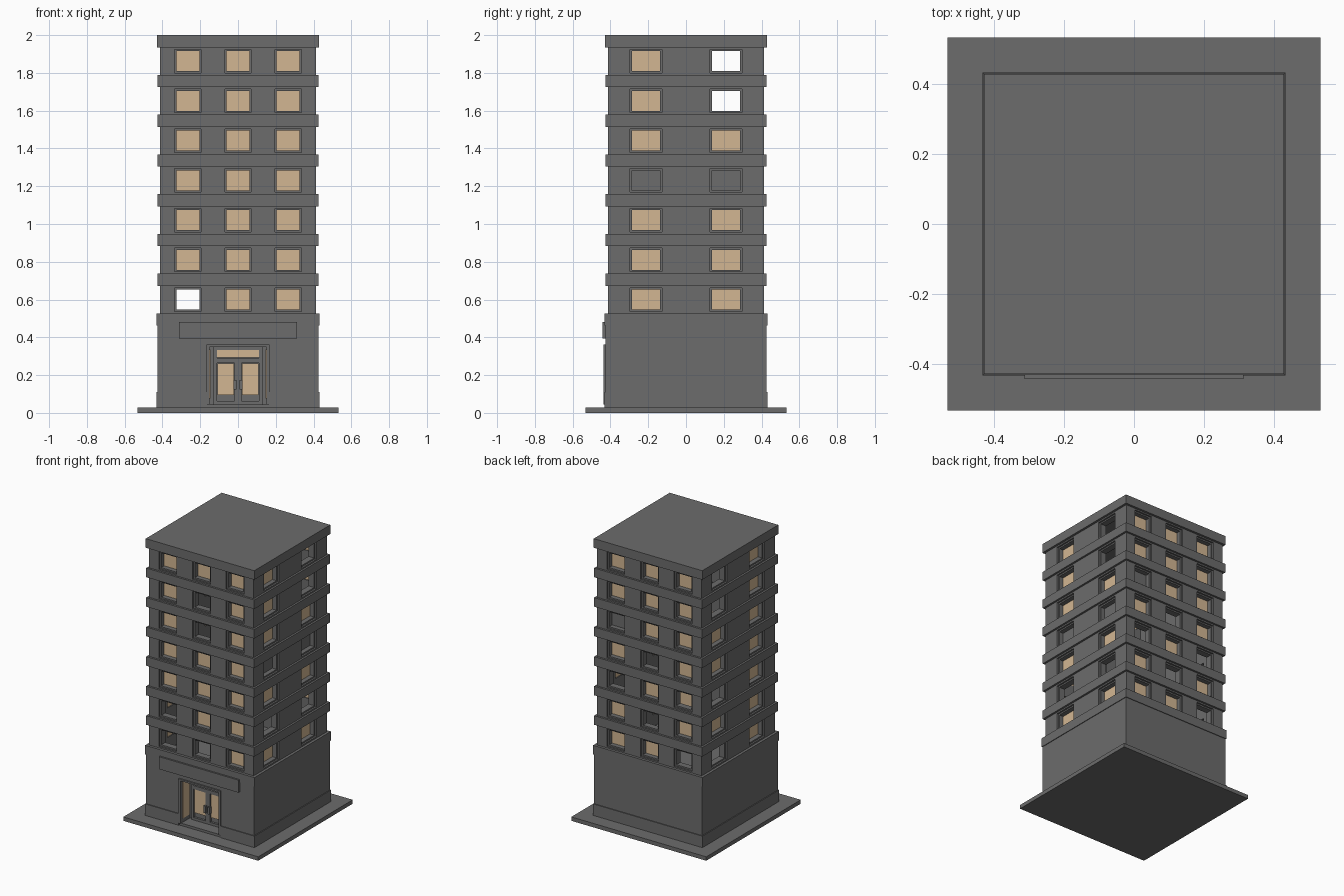
import bpy
import bmesh
from math import radians
from mathutils import Matrix, Vector

if "Cube" in bpy.data.objects:
    bpy.data.objects.remove(bpy.data.objects["Cube"], do_unlink=True)


def material(name, rgb):
    mat = bpy.data.materials.new(name)
    mat.use_nodes = True
    mat.diffuse_color = (*rgb, 1)
    mat.node_tree.nodes["Principled BSDF"].inputs["Base Color"].default_value = (*rgb, 1)
    return mat


GREY = material("concrete_grey", (0.15, 0.15, 0.15))
TAN = material("warm_window_tan", (0.65, 0.47, 0.29))


def boxes(name, spans, mat, turn=0):
    """One object made of boxes given as (x0, x1, y0, y1, z0, z1), turned about z."""
    bm = bmesh.new()
    spin = Matrix.Rotation(radians(turn), 4, "Z")
    for x0, x1, y0, y1, z0, z1 in spans:
        mid = Vector(((x0 + x1) / 2, (y0 + y1) / 2, (z0 + z1) / 2))
        size = Matrix.Diagonal((x1 - x0, y1 - y0, z1 - z0, 1))
        bmesh.ops.create_cube(bm, size=1, matrix=spin @ Matrix.Translation(mid) @ size)
    mesh = bpy.data.meshes.new(name)
    bm.to_mesh(mesh)
    bm.free()
    mesh.materials.append(mat)
    obj = bpy.data.objects.new(name, mesh)
    bpy.context.collection.objects.link(obj)
    return obj


def slab(half, z0, z1):
    return (-half, half, -half, half, z0, z1)


def ring(x0, x1, z0, z1, t, y0, y1):
    """Four bars of thickness t around the inside of an opening."""
    return [(x0, x0 + t, y0, y1, z0, z1), (x1 - t, x1, y0, y1, z0, z1),
            (x0, x1, y0, y1, z0, z0 + t), (x0, x1, y0, y1, z1 - t, z1)]


FACE, BACK = -0.412, -0.355      # outer and inner plane of the tower walls
STOREY, FLOORS = 0.2105, 7
BAND = 0.462                     # underside of the lowest band


def window_z(row):
    """Height of a window opening; row 0 is the lowest."""
    z = BAND + 0.075 + row * STOREY
    return z, z + 0.125


def tower_side(side, turn, columns, half, empty=(), shut=()):
    """Wall with window openings, frames and panes; columns run left to right."""
    wall, frames, panes, blinds = [], [], [], []
    edges = [FACE] + [c + s * half for c in columns for s in (-1, 1)] + [-FACE]
    for x0, x1 in zip(edges[::2], edges[1::2]):
        wall.append((x0, x1, FACE, BACK, BAND, 1.95))
    for c, x in enumerate(columns):
        a, b = x - half, x + half
        below = BAND
        for row in range(FLOORS):
            z0, z1 = window_z(row)
            wall.append((a, b, FACE, BACK, below, z0))
            below = z1
            frames += ring(a, b, z0, z1, 0.01, FACE + 0.012, BACK)
            pane = (a, b, BACK - 0.012, BACK - 0.006, z0, z1)
            if (c, row) in shut:
                blinds.append(pane)
            elif (c, row) not in empty:
                panes.append(pane)
        wall.append((a, b, FACE, BACK, below, 1.95))
    boxes(side + "_wall", wall, GREY, turn)
    boxes(side + "_window_frames", frames, GREY, turn)
    boxes(side + "_window_panes", panes, TAN, turn)
    if blinds:
        boxes(side + "_blinds", blinds, GREY, turn)


# Tower walls, some windows left open
THREE, TWO = (-0.265, 0, 0.265), (-0.212, 0.212)
tower_side("front", 0, THREE, 0.07, empty={(0, 0), (1, 0), (0, 1), (1, 4), (1, 5)})
tower_side("right", 90, TWO, 0.085, empty={(1, 6), (1, 5), (0, 1), (1, 1)},
           shut={(0, 3), (1, 3)})
tower_side("back", 180, THREE, 0.07,
           empty={(2, 0), (1, 1), (0, 2), (2, 2), (1, 3)}, shut={(0, 4)})
tower_side("left", 270, TWO, 0.085, empty={(0, 6), (0, 5), (0, 2), (0, 0)})

# Projecting bands around each storey; the tower is hollow behind them
for level in range(FLOORS):
    z = BAND + level * STOREY
    out = 0.431 if level == 0 else 0.426
    for turn in range(0, 360, 90):
        boxes("storey_band", [(-out, out, -out, BACK, z, z + 0.065)], GREY, turn)
boxes("roof", [slab(0.428, 1.935, 2.0)], GREY)

# Ground plate and ground floor, with a recessed entrance
boxes("ground_plate", [slab(0.532, 0, 0.028)], GREY)
G, DOOR, DEEP, HEAD = 0.426, 0.15, -0.325, 0.35
boxes("ground_floor", [(-G, G, DEEP, G, 0.02, BAND),
                       (-G, -DOOR, -G, DEEP, 0.02, BAND),
                       (DOOR, G, -G, DEEP, 0.02, BAND),
                       (-DOOR, DOOR, -G, DEEP, HEAD, BAND)], GREY)
P = 0.432
boxes("plinth", [(-P, P, DEEP, P, 0.02, 0.11),
                 (-P, -DOOR - 0.015, -P, DEEP, 0.02, 0.11),
                 (DOOR + 0.015, P, -P, DEEP, 0.02, 0.11)], GREY)
boxes("entrance_step", [(-DOOR, DOOR, -G, DEEP, 0.02, 0.045)], GREY)
boxes("sign_board", [(-0.313, 0.313, -0.443, -0.42, 0.393, 0.482)], GREY)

# Entrance surround, glazed recess sides, double doors, transom and handles
boxes("entrance_surround", [(-0.166, -DOOR, -0.436, -0.42, 0.045, 0.362),
                            (DOOR, 0.166, -0.436, -0.42, 0.045, 0.362),
                            (-0.166, 0.166, -0.436, -0.42, HEAD, 0.362)], GREY)
boxes("door_frame", ring(-0.13, 0.13, 0.045, HEAD, 0.018, DEEP - 0.015, DEEP)
      + [(-0.13, 0.13, DEEP - 0.015, DEEP, 0.265, 0.29),
         (-0.018, 0.018, DEEP - 0.015, DEEP, 0.045, 0.29)], GREY)
glass = [(-0.11, 0.11, DEEP - 0.008, DEEP, 0.293, 0.335)]
handles = []
for s in (-1, 1):
    xs = sorted((s * 0.02, s * 0.108))
    glass.append((*xs, DEEP - 0.008, DEEP, 0.095, 0.262))
    xs = sorted((s * DOOR, s * (DOOR - 0.005)))
    glass.append((*xs, -0.41, DEEP - 0.012, 0.075, 0.335))
    xs = sorted((s * 0.008, s * 0.024))
    handles.append((*xs, DEEP - 0.03, DEEP - 0.01, 0.125, 0.175))
boxes("entrance_glass", glass, TAN)
boxes("door_handles", handles, GREY)
